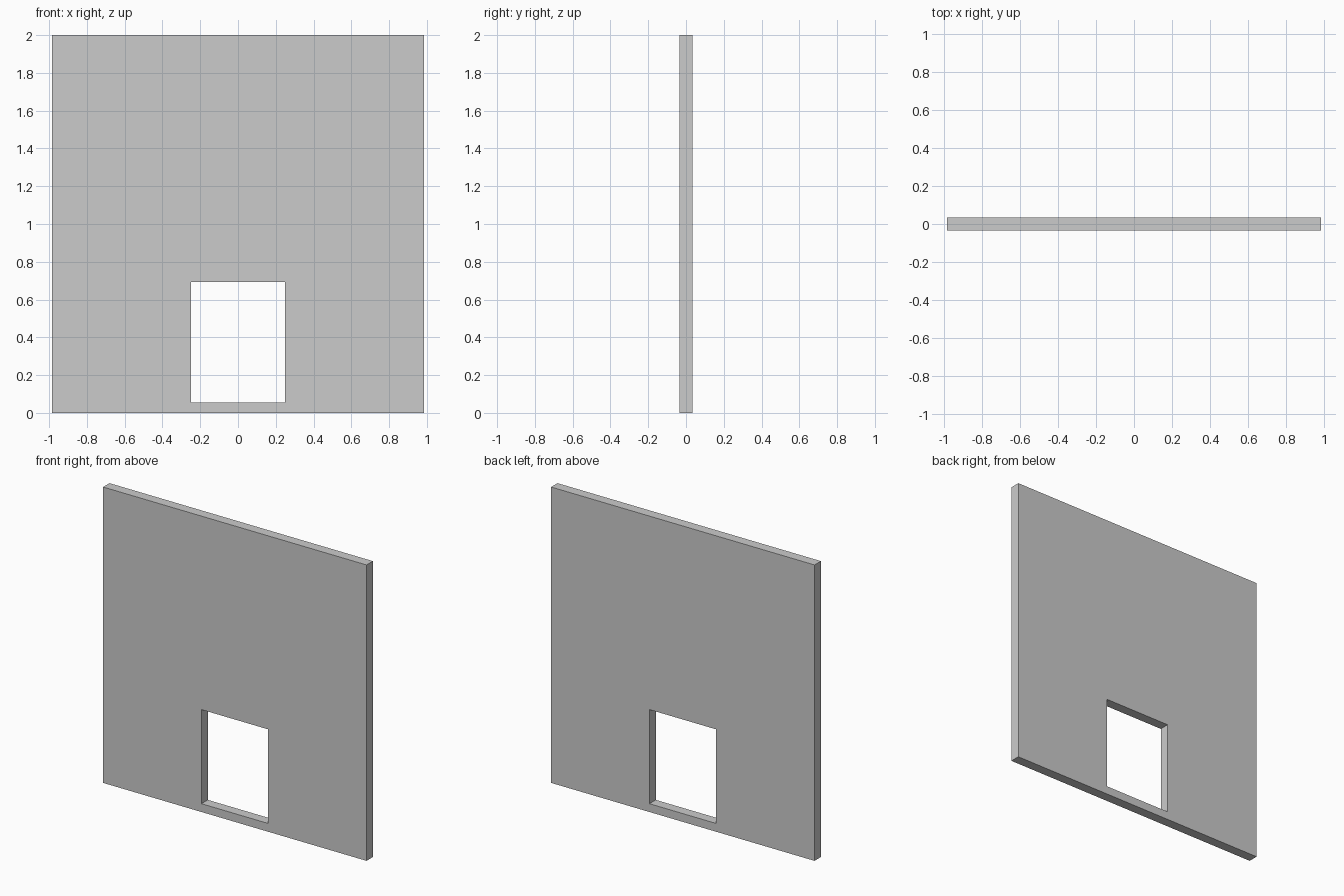
import bpy, bmesh
from mathutils import Vector

if "Cube" in bpy.data.objects:
    bpy.data.objects.remove(bpy.data.objects["Cube"])

HALF_THICKNESS = 0.034


def rectangle(bm, x, z0, z1):
    """Four corner vertices of a rectangle on the front plane."""
    return [bm.verts.new((px, -HALF_THICKNESS, pz))
            for px, pz in ((-x, z0), (x, z0), (x, z1), (-x, z1))]


bm = bmesh.new()

# Front face: outer outline bridged to the doorway outline
outer = rectangle(bm, 0.985, 0.0, 2.0)
inner = rectangle(bm, 0.25, 0.056, 0.692)
faces = []
for i in range(4):
    j = (i + 1) % 4
    faces.append(bm.faces.new((outer[i], outer[j], inner[j], inner[i])))

# Thickness of the wall, including the reveal of the opening
result = bmesh.ops.extrude_face_region(bm, geom=faces, use_keep_orig=True)
moved = [g for g in result["geom"] if isinstance(g, bmesh.types.BMVert)]
bmesh.ops.translate(bm, verts=moved, vec=Vector((0, 2 * HALF_THICKNESS, 0)))
bmesh.ops.recalc_face_normals(bm, faces=bm.faces)

mesh = bpy.data.meshes.new("wall_panel")
bm.to_mesh(mesh)
bm.free()
wall = bpy.data.objects.new("wall_panel", mesh)
bpy.context.collection.objects.link(wall)
